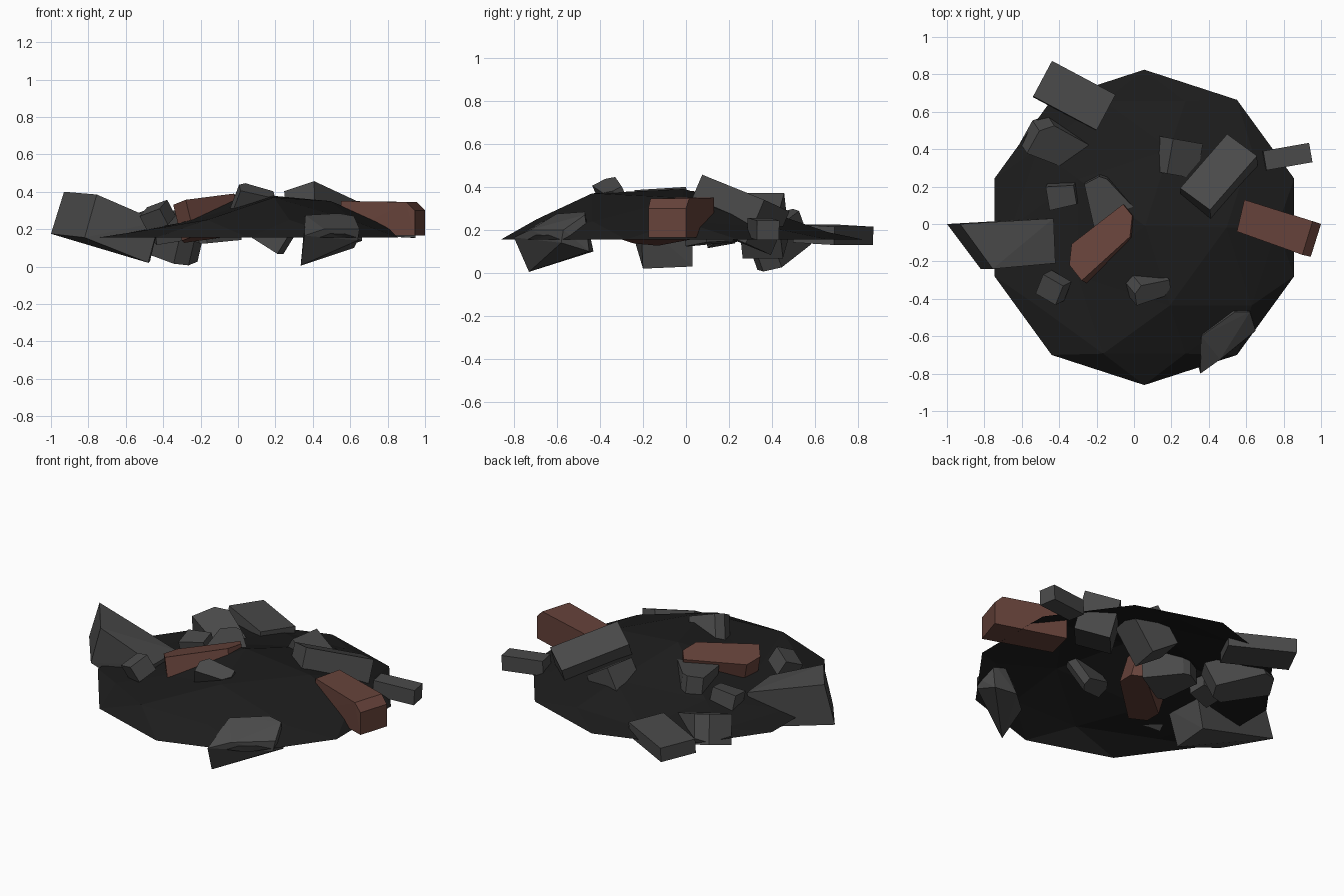
import bpy, bmesh, math
from mathutils import Vector, Matrix, Euler

if "Cube" in bpy.data.objects:
    bpy.data.objects.remove(bpy.data.objects["Cube"])


def material(name, rgb):
    m = bpy.data.materials.new(name)
    m.diffuse_color = (*rgb, 1)
    m.use_nodes = True
    m.node_tree.nodes["Principled BSDF"].inputs["Base Color"].default_value = m.diffuse_color
    return m


SOIL = material("dark soil", (0.012, 0.012, 0.012))
STONE = material("grey stone", (0.068, 0.068, 0.068))
BRICK = material("red brick", (0.135, 0.056, 0.043))


def finish(bm, name, mat):
    bmesh.ops.recalc_face_normals(bm, faces=bm.faces)
    me = bpy.data.meshes.new(name)
    bm.to_mesh(me)
    bm.free()
    me.materials.append(mat)
    ob = bpy.data.objects.new(name, me)
    bpy.context.collection.objects.link(ob)


def hull(name, points, mat):
    bm = bmesh.new()
    for p in points:
        bm.verts.new(p)
    bmesh.ops.convex_hull(bm, input=bm.verts)
    bmesh.ops.dissolve_limit(bm, angle_limit=0.02, verts=bm.verts, edges=bm.edges)
    finish(bm, name, mat)


def chunk(name, loc, size, rot, mat=STONE, taper=1.0, cut=0.0):
    """Broken block: box with a tapered +x end and two clipped opposite corners."""
    l, w, h = (s / 2 for s in size)
    t = w * taper
    outline = [(-l, -w), (l - cut, -t), (l, -t + cut), (l, t), (-l + cut, w), (-l, w - cut)]
    mtx = Matrix.Translation(loc) @ Euler([math.radians(a) for a in rot]).to_matrix().to_4x4()
    pts = {tuple(round(c, 5) for c in (x, y, z)) for x, y in outline for z in (-h, h)}
    hull(name, [mtx @ Vector(p) for p in sorted(pts)], mat)


# Mound: open-bottomed faceted dome, highest toward the front right
bm = bmesh.new()


def ring(radius, start, heights):
    out = []
    for i, z in enumerate(heights):
        a = math.radians(start + 360 / len(heights) * i)
        out.append(bm.verts.new((0.055 + radius * math.cos(a), -0.018 + radius * math.sin(a), z)))
    return out


pole = bm.verts.new((0.06, -0.01, 0.39))
up = ring(0.44, 0, [0.35, 0.28, 0.23, 0.235, 0.37])
mid = ring(0.71, 0, [0.24, 0.21, 0.19, 0.18, 0.175, 0.17, 0.19, 0.25, 0.25, 0.24])
rim = ring(0.843, 18, [0.155] * 10)
for k in range(5):
    n, a, b, c = (k + 1) % 5, 2 * k, 2 * k + 1, (2 * k + 2) % 10
    bm.faces.new((pole, up[k], up[n]))
    bm.faces.new((up[k], mid[b], up[n]))
    bm.faces.new((up[k], mid[a], mid[b]))
    bm.faces.new((up[n], mid[b], mid[c]))
for j in range(10):
    bm.faces.new((mid[j], rim[j], mid[(j + 1) % 10]))
    bm.faces.new((mid[j], rim[j - 1], rim[j]))
finish(bm, "soil_mound", SOIL)

# Large slanted wedge on the left
hull("left_wedge", [(-1, 0, .175), (-.93, 0, .40), (-.755, -.24, .385), (-.82, -.24, .155),
                    (-.43, .03, .23), (-.42, -.21, .24), (-.48, -.2, .02), (-.47, .03, .03)], STONE)

# Brick pieces; the right one has a worn top edge
hull("right_brick", [(.59, .13, .35), (.55, -.04, .35), (.59, .13, .165), (.55, -.04, .165),
                     (.955, .015, .345), (.90, -.165, .345), (1, 0, .30), (.945, -.175, .30),
                     (1, 0, .165), (.945, -.175, .165)], BRICK)
chunk("centre_brick", (-.15, -.105, .26), (.43, .19, .2), (-14, -6, 40), BRICK, .85, .08)

# Stone slabs and rods around the back
chunk("back_slab", (-.32, .685, .178), (.385, .215, .085), (-3, 0, -28))
chunk("back_left_block", (-.39, .42, .15), (.36, .2, .17), (12, 20, -25), taper=.8, cut=.06)
chunk("back_block", (.21, .36, .22), (.19, .19, .24), (0, 32, -10))
chunk("leaning_slab", (.455, .235, .27), (.40, .205, .22), (-16, 17, 49))
chunk("right_rod", (.82, .36, .205), (.25, .105, .09), (0, 3, 10))

# Stone rubble near the middle and front
chunk("middle_block", (-.15, .14, .24), (.25, .24, .2), (-5, -4, 118), taper=.5, cut=.03)
chunk("small_left_cube", (-.38, .16, .21), (.15, .13, .15), (10, -8, 8), taper=.8)
chunk("small_front_cube", (-.43, -.34, .27), (.13, .12, .10), (25, -18, -30))
chunk("front_block", (.07, -.325, .325), (.2, .11, .19), (28, 14, 15), taper=.8, cut=.04)
hull("front_right_block", [(.36, -.6, .275), (.54, -.47, .285), (.62, -.47, .27), (.65, -.57, .2),
                           (.64, -.58, .14), (.355, -.8, .165), (.46, -.725, .2), (.335, -.73, .005),
                           (.37, -.52, .08), (.48, -.43, .1), (.62, -.45, .1)], STONE)
